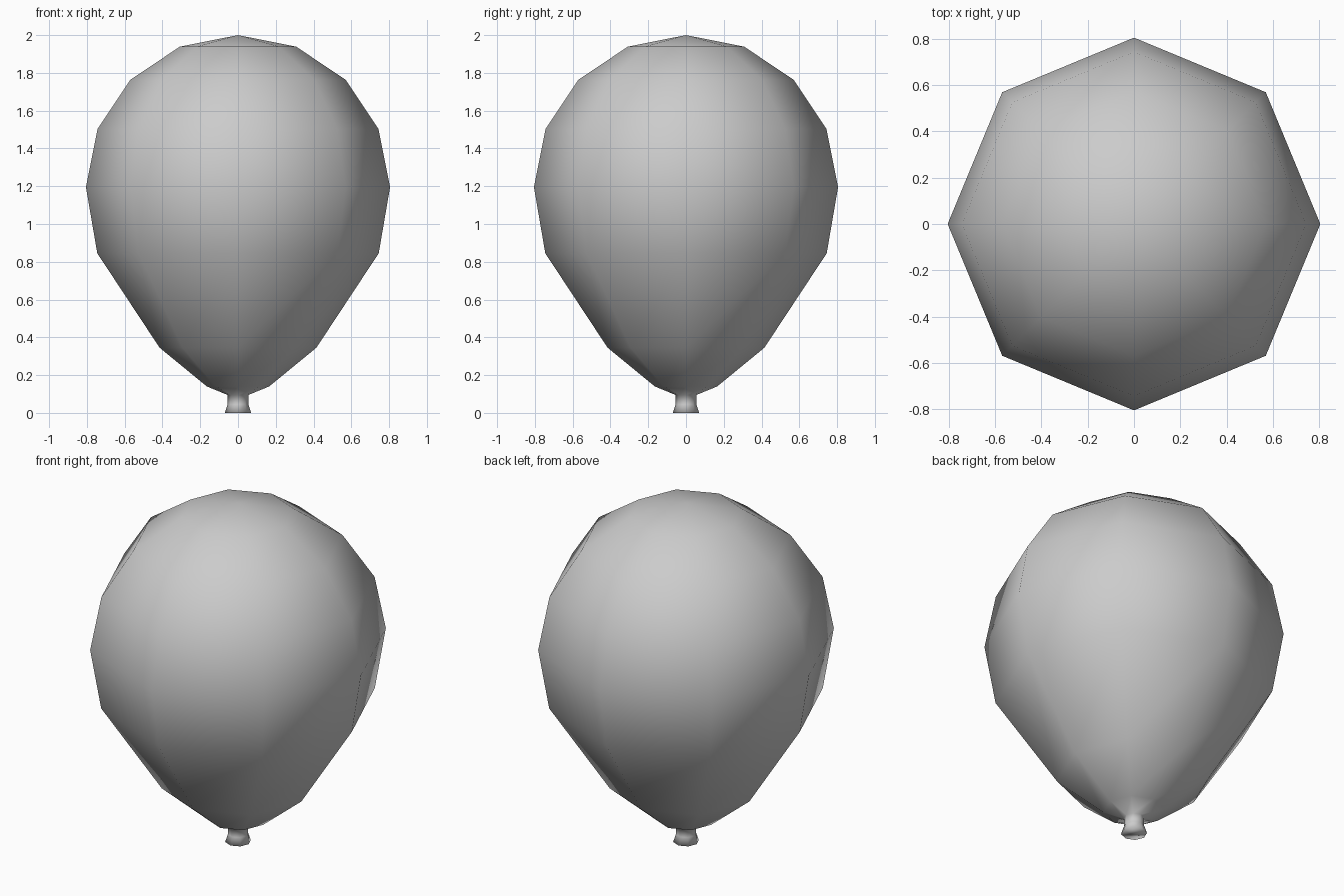
import bpy, bmesh
from math import sin, cos, pi

if "Cube" in bpy.data.objects:
    bpy.data.objects.remove(bpy.data.objects["Cube"])

SIDES = 8
R, CZ = 0.805, 1.195

# Profile (radius, height): flared lip, neck, tapered belly, then a round dome
profile = [(0.07, 0.0), (0.055, 0.045), (0.055, 0.095), (0.165, 0.14),
           (0.415, 0.345), (0.745, 0.845)]
profile += [(R * cos(i * pi / 8), CZ + R * sin(i * pi / 8)) for i in range(4)]

bm = bmesh.new()
rings = [[bm.verts.new((r * cos(2 * pi * k / SIDES), r * sin(2 * pi * k / SIDES), z))
          for k in range(SIDES)] for r, z in profile]

# Walls
for low, high in zip(rings, rings[1:]):
    for k in range(SIDES):
        n = (k + 1) % SIDES
        bm.faces.new((low[k], low[n], high[n], high[k]))

# Crown point and closed underside of the lip
top = bm.verts.new((0, 0, CZ + R))
for k in range(SIDES):
    bm.faces.new((rings[-1][k], rings[-1][(k + 1) % SIDES], top))
bm.faces.new(rings[0][::-1])

bmesh.ops.recalc_face_normals(bm, faces=bm.faces)
for f in bm.faces:
    f.smooth = True

mesh = bpy.data.meshes.new("balloon")
bm.to_mesh(mesh)
bm.free()
bpy.context.collection.objects.link(bpy.data.objects.new("balloon", mesh))
